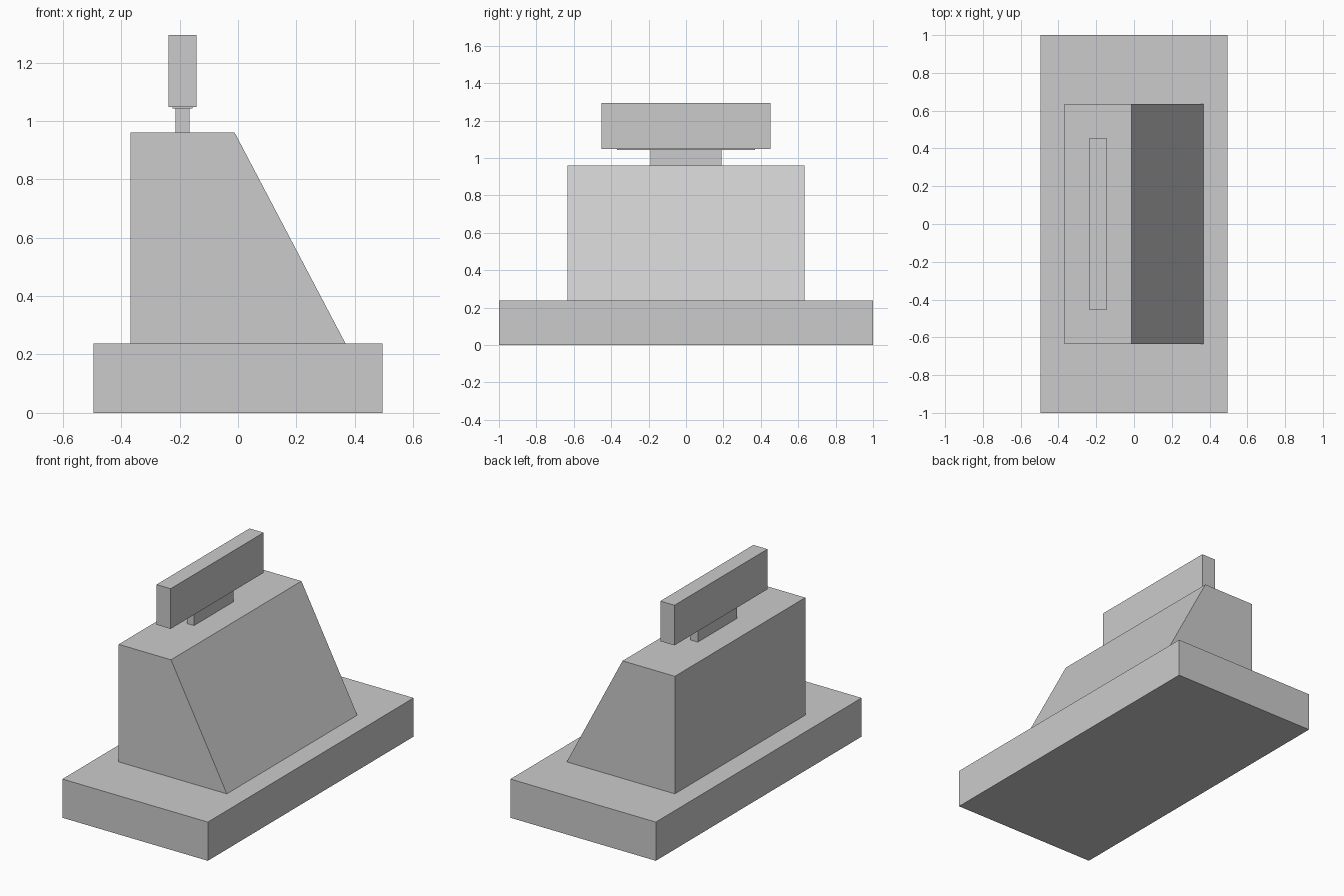
import bpy
import bmesh

cube = bpy.data.objects.get("Cube")
if cube:
    bpy.data.objects.remove(cube, do_unlink=True)

grey = bpy.data.materials.new("plain grey")
grey.use_nodes = True
colour = (0.6, 0.6, 0.6, 1.0)
grey.diffuse_color = colour
grey.node_tree.nodes["Principled BSDF"].inputs["Base Color"].default_value = colour


def extrude_profile(name, profile, half_depth):
    """Extrude an x-z outline symmetrically along y."""
    bm = bmesh.new()
    face = bm.faces.new([bm.verts.new((x, -half_depth, z)) for x, z in profile])
    result = bmesh.ops.extrude_face_region(bm, geom=[face])
    moved = [v for v in result["geom"] if isinstance(v, bmesh.types.BMVert)]
    bmesh.ops.translate(bm, verts=moved, vec=(0, 2 * half_depth, 0))
    bmesh.ops.recalc_face_normals(bm, faces=bm.faces)
    mesh = bpy.data.meshes.new(name)
    bm.to_mesh(mesh)
    bm.free()
    mesh.materials.append(grey)
    obj = bpy.data.objects.new(name, mesh)
    bpy.context.collection.objects.link(obj)
    return obj


def block(name, x0, x1, z0, z1, half_depth):
    return extrude_profile(name, [(x0, z0), (x1, z0), (x1, z1), (x0, z1)], half_depth)


# Wide slab at the bottom
block("base", -0.495, 0.495, 0, 0.238, 1.0)

# Main body with one sloping side
extrude_profile("sloped_body", [(-0.368, 0.238), (0.368, 0.238), (-0.012, 0.961), (-0.368, 0.961)], 0.634)

# Handle: narrow neck, thin spacer and long grip
block("handle_neck", -0.214, -0.166, 0.961, 1.044, 0.191)
block("handle_spacer", -0.224, -0.156, 1.043, 1.048, 0.37)
block("handle_grip", -0.238, -0.142, 1.047, 1.294, 0.452)
